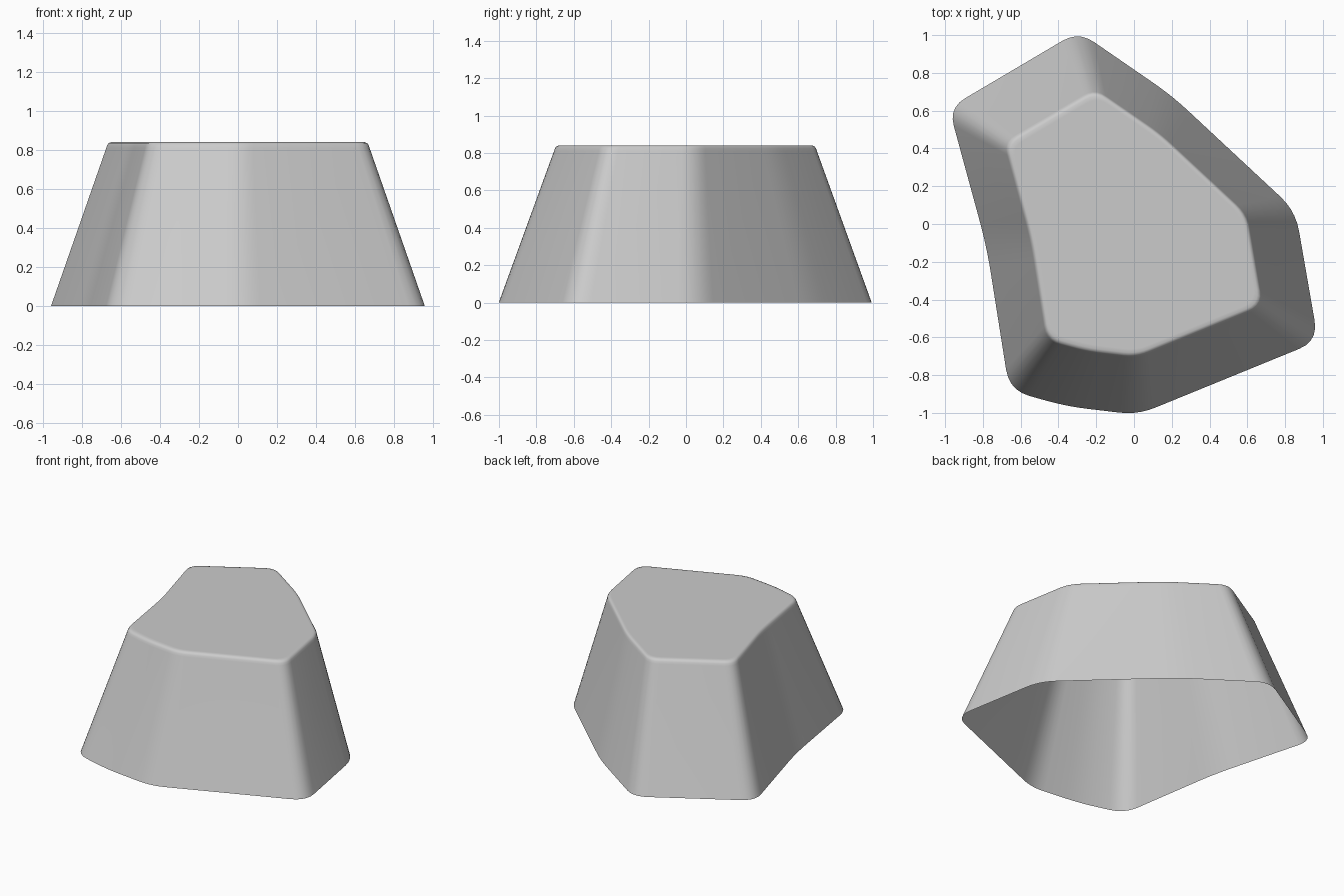
import bpy, bmesh, math
from mathutils import Vector

cube = bpy.data.objects.get("Cube")
if cube:
    bpy.data.objects.remove(cube)

# Base outline corners with rounding distance
CORNERS = [(-0.294, 1.02, 0.10), (0.2, 0.68, 0.12), (0.855, 0.07, 0.11),
           (0.975, -0.62, 0.11), (0.02, -1.01, 0.10), (-0.36, -0.965, 0.12),
           (-0.66, -0.88, 0.11), (-0.78, -0.12, 0.14), (-0.98, 0.615, 0.10)]
# Rings from the open bottom to the flat top: height, outline scale
RINGS = [(0, 1), (0.81, 0.705), (0.825, 0.7), (0.835, 0.692), (0.84, 0.68), (0.84, 0.66)]
STEPS = 5


def rounded_outline(corners):
    """Replace each corner by a short curve between its two sides."""
    points = []
    for i, (x, y, r) in enumerate(corners):
        c = Vector((x, y))
        before = Vector(corners[i - 1][:2])
        after = Vector(corners[(i + 1) % len(corners)][:2])
        a = c + (before - c).normalized() * r
        b = c + (after - c).normalized() * r
        for k in range(STEPS + 1):
            t = k / STEPS
            points.append(a * (1 - t) ** 2 + c * 2 * t * (1 - t) + b * t * t)
    return points[::-1]  # counter-clockwise


# Tapered stone shell, open below
outline = rounded_outline(CORNERS)
bm = bmesh.new()
rings = [[bm.verts.new((p.x * s, p.y * s, z)) for p in outline] for z, s in RINGS]
n = len(outline)
for low, high in zip(rings, rings[1:]):
    for i in range(n):
        j = (i + 1) % n
        bm.faces.new((low[i], low[j], high[j], high[i]))
bm.faces.new(rings[-1])
mesh = bpy.data.meshes.new("stone")
bm.to_mesh(mesh)
bm.free()
stone = bpy.data.objects.new("stone", mesh)
bpy.context.collection.objects.link(stone)

# Stone grey
grey = bpy.data.materials.new("stone grey")
grey.use_nodes = True
colour = (0.6, 0.6, 0.6, 1)
grey.diffuse_color = colour
grey.node_tree.nodes["Principled BSDF"].inputs["Base Color"].default_value = colour
mesh.materials.append(grey)

# Soft edges
bpy.ops.object.select_all(action="DESELECT")
stone.select_set(True)
bpy.context.view_layer.objects.active = stone
bpy.ops.object.shade_smooth_by_angle(angle=math.radians(40))
